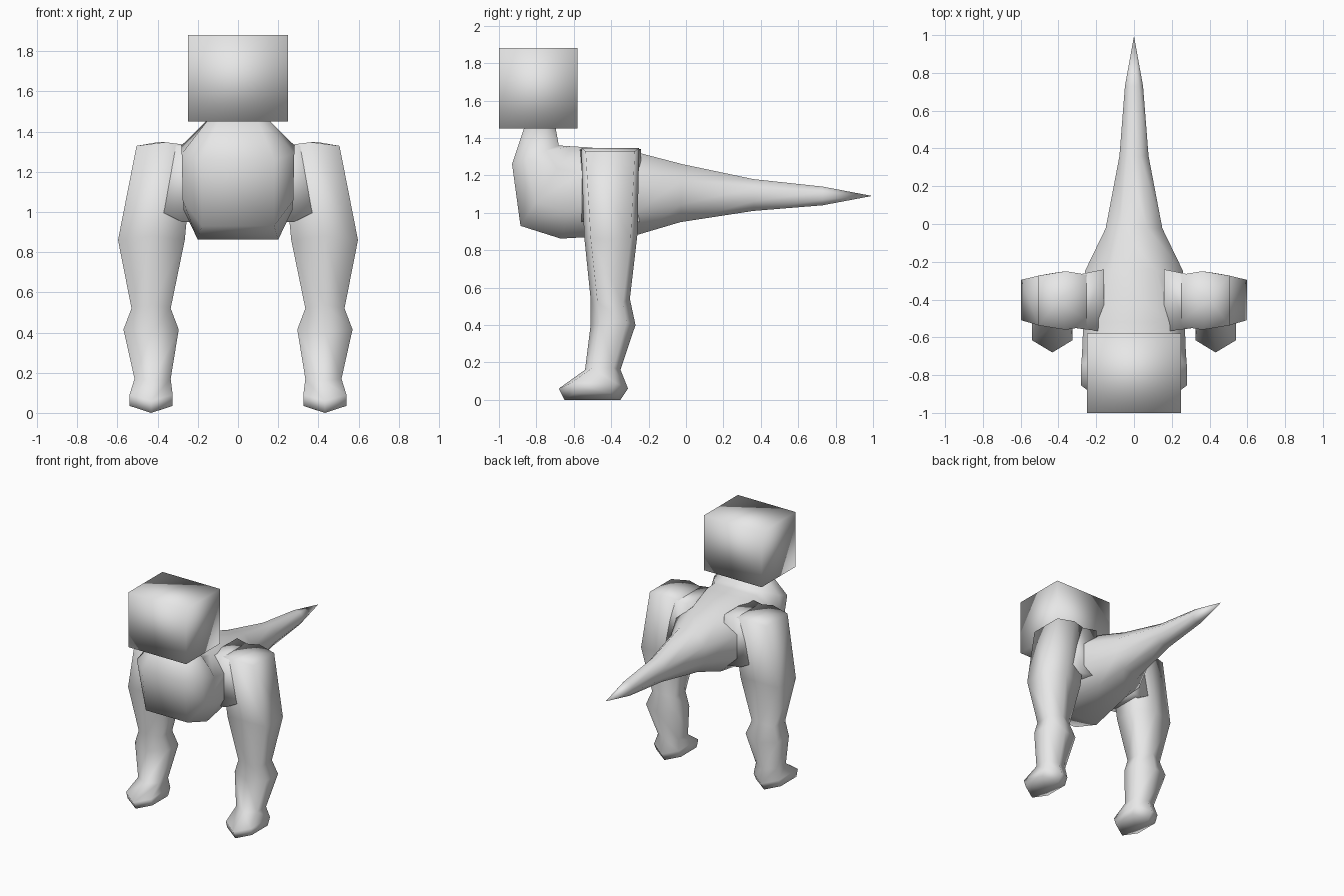
import bpy, bmesh
from mathutils import Vector

if "Cube" in bpy.data.objects:
    bpy.data.objects.remove(bpy.data.objects["Cube"], do_unlink=True)

GREY = (0.8, 0.8, 0.8, 1)
mat = bpy.data.materials.new("plain grey")
mat.use_nodes = True
mat.diffuse_color = GREY
mat.node_tree.nodes["Principled BSDF"].inputs["Base Color"].default_value = GREY


def finish(bm, name):
    """Turn a bmesh into a smooth-shaded grey object."""
    bmesh.ops.recalc_face_normals(bm, faces=bm.faces)
    for f in bm.faces:
        f.smooth = True
    me = bpy.data.meshes.new(name)
    bm.to_mesh(me)
    bm.free()
    me.materials.append(mat)
    ob = bpy.data.objects.new(name, me)
    bpy.context.collection.objects.link(ob)
    return ob


def loft(name, rings, tip=None, end=None):
    """Skin closed rings; each end is capped flat or drawn to a point."""
    bm = bmesh.new()
    loops = [[bm.verts.new(p) for p in ring] for ring in rings]
    n = len(loops[0])
    for a, b in zip(loops, loops[1:]):
        for i in range(n):
            j = (i + 1) % n
            bm.faces.new((a[i], a[j], b[j], b[i]))
    for loop, point in ((loops[0], tip), (loops[-1], end)):
        if point is None:
            bm.faces.new(loop)
        else:
            v = bm.verts.new(point)
            for i in range(n):
                bm.faces.new((loop[i], loop[(i + 1) % n], v))
    return finish(bm, name)


# Head: a plain block
bm = bmesh.new()
bmesh.ops.create_cube(bm, size=1)
for v in bm.verts:
    v.co = Vector((v.co.x * 0.5, -0.79 + v.co.y * 0.42, 1.665 + v.co.z * 0.43))
finish(bm, "head")


# Body: eight-sided rings sweeping from the neck, round the chest, to the tail tip
def body_ring(low, high, width, flat_low, flat_high):
    lo, hi = Vector((0, *low)), Vector((0, *high))
    half = [(flat_low, 0), (width, 0.3), (width, 0.72), (flat_high, 1)]
    pts = half + [(-x, t) for x, t in reversed(half)]
    return [lo.lerp(hi, t) + Vector((x, 0, 0)) for x, t in pts]


# (underside y, z), (top y, z), half width, flat width below, flat width above
body = [
    ((-0.86, 1.47), (-0.70, 1.47), 0.14, 0.09, 0.09),
    ((-0.93, 1.26), (-0.68, 1.36), 0.28, 0.18, 0.17),
    ((-0.885, 0.93), (-0.61, 1.355), 0.275, 0.18, 0.18),
    ((-0.67, 0.862), (-0.52, 1.35), 0.27, 0.20, 0.18),
    ((-0.25, 0.885), (-0.25, 1.32), 0.26, 0.13, 0.12),
    ((-0.03, 0.95), (-0.02, 1.26), 0.15, 0.08, 0.07),
    ((0.36, 1.01), (0.36, 1.18), 0.077, 0.04, 0.035),
    ((0.73, 1.04), (0.73, 1.14), 0.048, 0.025, 0.025),
]
loft("body_and_tail", [body_ring(*r) for r in body], end=(0, 0.995, 1.09))


# Legs: six-sided rings with a corner at the front and back
def leg_ring(z, x0, x1, y0, y1, corner, dip=0):
    xm, ym, h = (x0 + x1) / 2, (y0 + y1) / 2, (y1 - y0) / 2
    c = h * corner
    return [(xm, y0, z), (x1, ym - c, z + dip), (x1, ym + c, z + dip),
            (xm, y1, z), (x0, ym + c, z + dip), (x0, ym - c, z + dip)]


# height, inner x, outer x, front y, back y, corner position, edge height offset
leg = [
    (1.347, 0.22, 0.505, -0.56, -0.25, 0.85, -0.018),
    (0.88, 0.265, 0.597, -0.545, -0.26, 0.75, -0.02),
    (0.54, 0.335, 0.53, -0.51, -0.30, 0.65, -0.02),
    (0.40, 0.295, 0.57, -0.51, -0.27, 0.6, 0.015),
    (0.16, 0.335, 0.515, -0.54, -0.35, 0.6, 0.01),
    (0.06, 0.325, 0.54, -0.68, -0.31, 0.65, 0.03),
    (0.0, 0.325, 0.54, -0.65, -0.35, 0.65, 0.035),
]
for side, s in (("left", 1), ("right", -1)):
    rings = [[(s * x, y, z) for x, y, z in leg_ring(*r)] for r in leg]
    loft(side + "_leg", rings, tip=(s * 0.40, -0.40, 1.347), end=(s * 0.432, -0.50, 0.0))

# Hips: short bridges that blend each leg top into the body
for side, s in (("left", 1), ("right", -1)):
    hip = []
    for x, y0, y1, z0, z1 in ((0.16, -0.57, -0.24, 0.95, 1.34),
                              (0.28, -0.555, -0.265, 0.95, 1.33),
                              (0.38, -0.54, -0.27, 1.0, 1.335)):
        hip.append([(s * x, y0, z0), (s * x, y1, z0), (s * x, y1, z1), (s * x, y0, z1)])
    loft(side + "_hip", hip)
